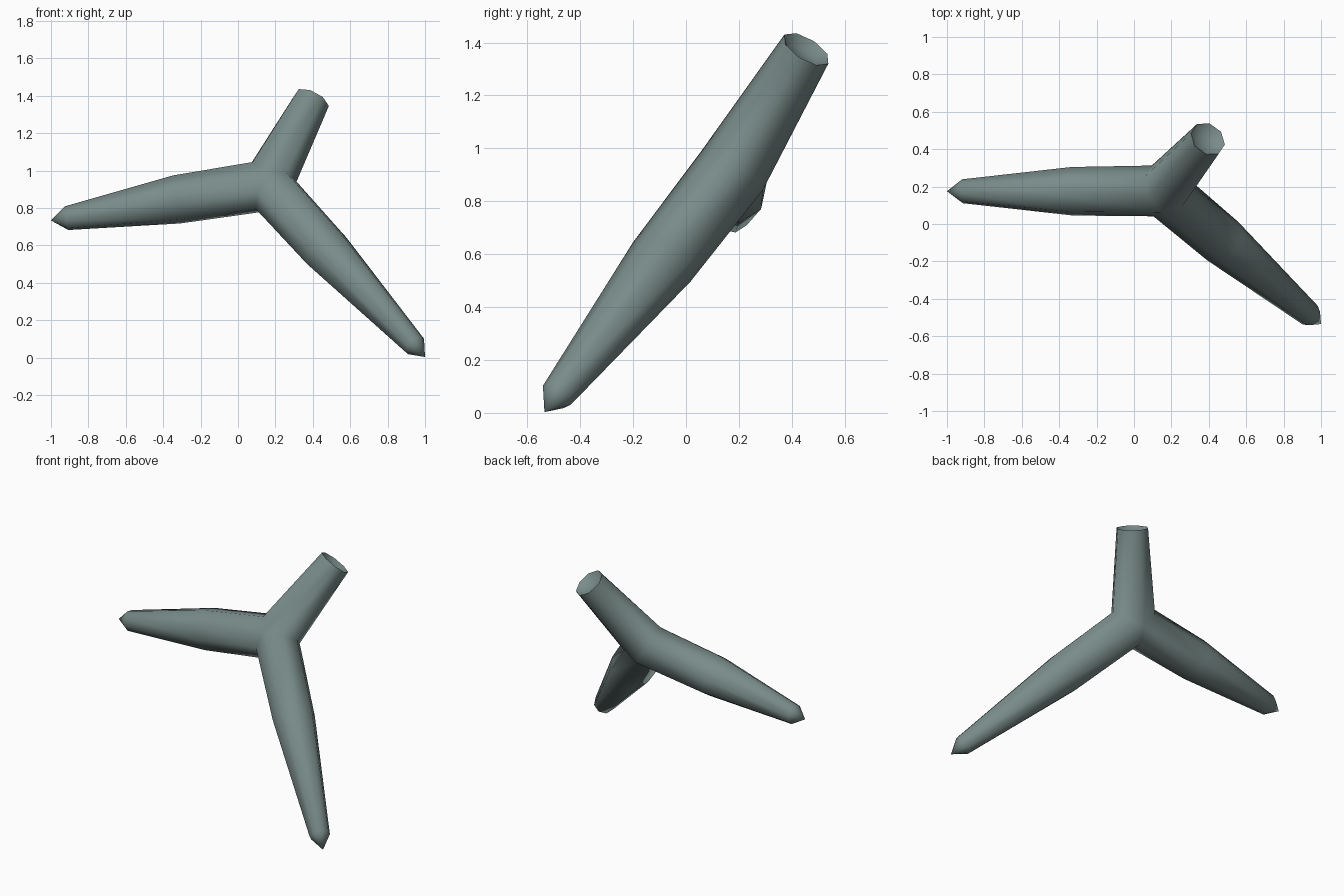
import bpy, bmesh, math
from mathutils import Vector

if "Cube" in bpy.data.objects:
    bpy.data.objects.remove(bpy.data.objects["Cube"])

SIDES = 8
hub = Vector((0.155, 0.177, 0.92))

# Stations along each arm: (centre, radius); radius 0 closes to a point
left_arm = [((-0.33, 0.175, 0.845), 0.132), ((-0.917, 0.175, 0.745), 0.065), ((-1.0, 0.175, 0.733), 0)]
front_arm = [((0.475, -0.092, 0.57), 0.132), ((0.943, -0.488, 0.067), 0.064), ((1.0, -0.535, 0.003), 0)]
stub_arm = [((0.395, 0.455, 1.375), 0.1), ((0.383, 0.44, 1.35), 0.062), ((0.382, 0.438, 1.348), 0)]
arms = [left_arm, front_arm, stub_arm]

dirs = [(Vector(a[0][0]) - hub).normalized() for a in arms]
normal = dirs[0].cross(dirs[1]).normalized()
bm = bmesh.new()

for arm, u in zip(arms, dirs):
    side = normal.cross(u).normalized()
    up = u.cross(side)

    def ring(centre, radius, mitre=0.0):
        """Loop of vertices; mitre pushes the sides outward along the arm."""
        verts = []
        for i in range(SIDES):
            t = 2 * math.pi * i / SIDES
            a, b = radius * math.cos(t), radius * math.sin(t)
            verts.append(bm.verts.new(Vector(centre) + side * a + up * b + u * abs(a) * mitre))
        return verts

    # Mitred root so the three arms meet edge to edge
    prev = ring(hub, 0.138, math.tan(math.radians(30)))
    for centre, radius in arm:
        cur = ring(centre, radius) if radius else [bm.verts.new(centre)]
        for i in range(SIDES):
            j = (i + 1) % SIDES
            if radius:
                bm.faces.new((prev[i], prev[j], cur[j], cur[i]))
            else:
                bm.faces.new((prev[i], prev[j], cur[0]))
        prev = cur

# Weld the mitred roots together
bmesh.ops.remove_doubles(bm, verts=bm.verts, dist=0.02)
bmesh.ops.recalc_face_normals(bm, faces=bm.faces)

mesh = bpy.data.meshes.new("three_way_branch")
bm.to_mesh(mesh)
bm.free()
branch = bpy.data.objects.new("three_way_branch", mesh)
bpy.context.collection.objects.link(branch)

mat = bpy.data.materials.new("grey_green")
mat.diffuse_color = (0.19, 0.26, 0.25, 1)
mat.use_nodes = True
mat.node_tree.nodes["Principled BSDF"].inputs["Base Color"].default_value = mat.diffuse_color
mesh.materials.append(mat)

# Smooth arms, crisp rim at the hollow end
bpy.context.view_layer.objects.active = branch
branch.select_set(True)
bpy.ops.object.shade_smooth_by_angle(angle=math.radians(75))
